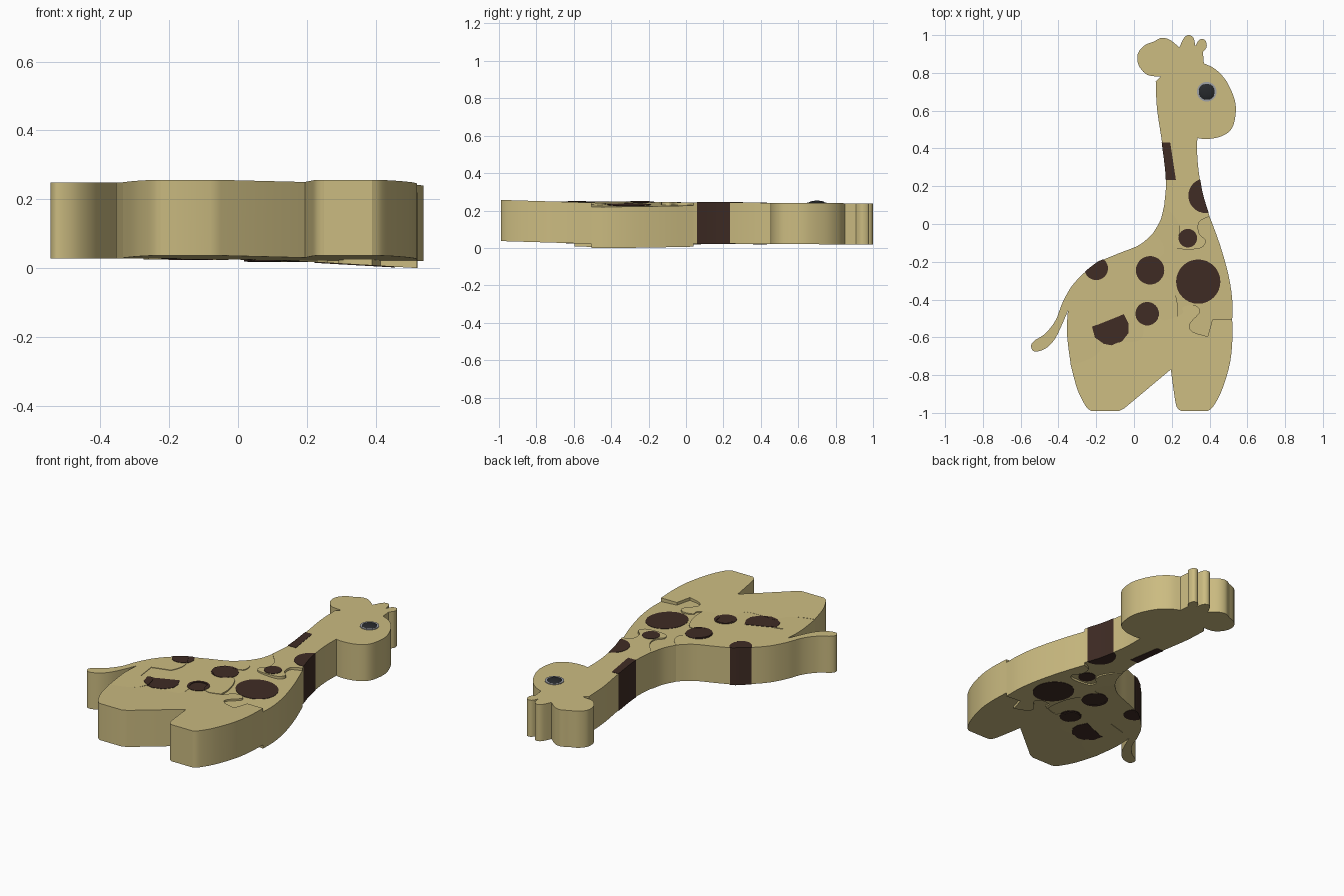
import bpy, bmesh, math

if "Cube" in bpy.data.objects:
    bpy.data.objects.remove(bpy.data.objects["Cube"])

THICK = 0.22


def material(name, rgb):
    m = bpy.data.materials.new(name)
    m.diffuse_color = (*rgb, 1)
    m.use_nodes = True
    m.node_tree.nodes["Principled BSDF"].inputs["Base Color"].default_value = m.diffuse_color
    return m


WOOD = material("pale_wood", (0.60, 0.50, 0.22))
BROWN = material("brown_stain", (0.05, 0.025, 0.018))
GREY = material("eye_grey", (0.35, 0.36, 0.38))
BLACK = material("eye_black", (0.02, 0.022, 0.025))


def smooth(points, steps=5):
    """Spline through the points; a repeated point makes a sharp corner."""
    runs = [[points[0]]]
    for p in points[1:]:
        if p == runs[-1][-1]:
            runs.append([p])
        else:
            runs[-1].append(p)
    out = [points[0]]
    for r in runs:
        for i in range(len(r) - 1):
            a, b = r[i], r[i + 1]
            if len(r) == 2:
                out.append(b)
                continue
            p, n = r[max(i - 1, 0)], r[min(i + 2, len(r) - 1)]
            for k in range(1, steps + 1):
                t = k / steps
                out.append(tuple(0.5 * (2 * b0 + (b1 - a0) * t + (2 * a0 - 5 * b0 + 4 * b1 - b2) * t * t
                                        + (3 * b0 - a0 - 3 * b1 + b2) * t ** 3)
                                 for a0, b0, b1, b2 in zip(p, a, b, n)))
    return out


def prism(name, loop, base, thick, mat):
    """Extruded outline; base(x, y) gives the height of the underside."""
    bm = bmesh.new()
    low = [bm.verts.new((x, y, base(x, y))) for x, y in loop]
    top = [bm.verts.new((x, y, base(x, y) + thick)) for x, y in loop]
    bm.faces.new(low[::-1])
    bm.faces.new(top)
    for i in range(len(loop)):
        j = (i + 1) % len(loop)
        bm.faces.new((low[i], low[j], top[j], top[i]))
    me = bpy.data.meshes.new(name)
    bm.to_mesh(me)
    bm.free()
    ob = bpy.data.objects.new(name, me)
    bpy.context.collection.objects.link(ob)
    me.materials.append(mat)
    return ob


def shade(ob):
    bpy.ops.object.select_all(action='DESELECT')
    ob.select_set(True)
    bpy.context.view_layer.objects.active = ob
    bpy.ops.object.shade_smooth_by_angle(angle=math.radians(30))


# Points where seams meet the outline (P) and each other (J)
P1, P2, P3 = (0.16, 0.10), (0.10, -0.05), (-0.19, -0.20)
P4, P5, P6 = (-0.335, -0.745), (0.52, -0.505), (0.40, 0.04)
J1, J2 = (0.23, -0.49), (-0.16, -0.62)

# Outer outline, counter-clockwise
legs_out = smooth([P4, (-0.30, -0.875), (-0.255, -0.965), (-0.225, -0.99), (-0.225, -0.99),
                   (-0.08, -0.99), (-0.08, -0.99), (-0.05, -0.975), (-0.05, -0.975),
                   (0.195, -0.77), (0.195, -0.77), (0.21, -0.88), (0.225, -0.965),
                   (0.25, -0.99), (0.25, -0.99), (0.39, -0.99), (0.39, -0.99),
                   (0.42, -0.965), (0.465, -0.88), (0.505, -0.75), (0.52, -0.63), P5])
chest_front = smooth([P5, (0.52, -0.40), (0.50, -0.27), (0.455, -0.11), P6])
head_out = smooth([P6, (0.365, 0.15), (0.345, 0.26), (0.335, 0.36), (0.335, 0.455), (0.335, 0.455),
                   (0.38, 0.45), (0.45, 0.46), (0.51, 0.495), (0.535, 0.56), (0.535, 0.65),
                   (0.49, 0.755), (0.43, 0.82), (0.37, 0.85), (0.37, 0.85),
                   (0.365, 0.91), (0.365, 0.91), (0.385, 0.94), (0.375, 0.975), (0.345, 0.975),
                   (0.325, 0.94), (0.325, 0.94), (0.315, 0.985), (0.29, 1.0), (0.265, 0.985),
                   (0.24, 0.935), (0.24, 0.935), (0.19, 0.975), (0.145, 0.985),
                   (0.105, 0.965), (0.105, 0.965), (0.055, 0.945), (0.02, 0.90), (0.025, 0.84),
                   (0.07, 0.79), (0.14, 0.78), (0.14, 0.78), (0.115, 0.755), (0.115, 0.755),
                   (0.122, 0.61), (0.15, 0.42), (0.17, 0.24), P1])
chest_rear = smooth([P1, (0.14, 0.02), P2])
back_out = smooth([P2, (0.03, -0.11), (-0.08, -0.155), P3])
rump_out = smooth([P3, (-0.26, -0.255), (-0.33, -0.33), (-0.38, -0.42), (-0.415, -0.51),
                   (-0.47, -0.58), (-0.53, -0.62), (-0.545, -0.65), (-0.525, -0.675),
                   (-0.47, -0.66), (-0.42, -0.61), (-0.38, -0.53), (-0.35, -0.46),
                   (-0.35, -0.46), (-0.355, -0.58), P4])

# Interlocking seams
head_chest = smooth([P6, (0.345, 0.01), (0.345, -0.05), (0.38, -0.09), (0.345, -0.13),
                     (0.23, -0.13), (0.205, -0.09), (0.24, -0.05), (0.23, 0.015), P1])
chest_back = smooth([P2, (0.15, -0.10), (0.155, -0.16), (0.11, -0.18), (0.05, -0.19),
                     (0.015, -0.25), (0.06, -0.31), (0.11, -0.31), (0.165, -0.28),
                     (0.205, -0.33), (0.23, -0.42), J1])
chest_legs = smooth([J1, (0.26, -0.47), (0.26, -0.44), (0.32, -0.43), (0.35, -0.465),
                     (0.295, -0.53), (0.31, -0.57), (0.39, -0.595), (0.39, -0.595),
                     (0.415, -0.505), (0.415, -0.505), P5])
back_legs = smooth([J1, (0.16, -0.51), (0.115, -0.48), (0.10, -0.43), (0.04, -0.43),
                    (0.02, -0.48), (0.05, -0.55), (0.03, -0.615), (-0.07, -0.625), J2])
rump_legs = smooth([J2, (-0.19, -0.685), (-0.26, -0.725), P4])
back_rump = smooth([P3, (-0.145, -0.29), (-0.145, -0.35), (-0.165, -0.40), (-0.165, -0.40),
                    (-0.275, -0.43), (-0.275, -0.43), (-0.26, -0.55), (-0.26, -0.55),
                    (-0.19, -0.54), J2])


def loop(*chains):
    return [p for c in chains for p in c[:-1]]


# Puzzle pieces, each lying at its own slight tilt
pieces = {
    "head": (loop(head_out, head_chest[::-1]), lambda x, y: 0.024 - 0.006 * y),
    "chest": (loop(chest_front, head_chest, chest_rear, chest_back, chest_legs),
              lambda x, y: 0.030 - 0.058 * x),
    "back": (loop(back_out, back_rump, back_legs[::-1], chest_back[::-1]), lambda x, y: 0.025),
    "rump": (loop(rump_out, rump_legs[::-1], back_rump[::-1]), lambda x, y: 0.028),
    "legs": (loop(legs_out, chest_legs[::-1], back_legs, rump_legs), lambda x, y: 0.007 - 0.03 * y),
}
obs = {}
for name, (pts, base) in pieces.items():
    obs[name] = prism(name + "_piece", pts, base, THICK, WOOD)
    shade(obs[name])


def circle(x, y, r, n=32):
    return [(x + r * math.cos(math.tau * i / n), y + r * math.sin(math.tau * i / n)) for i in range(n)]


# Brown spots running through the thickness, clipped to the pieces they lie on
spots = [
    ("neck_rear", [(0.19, 0.43), (0.08, 0.43), (0.08, 0.235), (0.22, 0.235)], ["head"]),
    ("neck_front", circle(0.38, 0.15, 0.09), ["head"]),
    ("neck_small", circle(0.285, -0.075, 0.047), ["head"]),
    ("shoulder", circle(0.34, -0.305, 0.115), ["chest"]),
    ("middle", circle(0.085, -0.245, 0.073), ["chest", "back"]),
    ("belly", circle(0.07, -0.475, 0.06), ["back", "legs"]),
    ("spine", circle(-0.20, -0.235, 0.06), ["back", "rump"]),
    ("haunch", [(-0.22, -0.545), (-0.205, -0.60), (-0.16, -0.632), (-0.12, -0.64), (-0.065, -0.62),
                (-0.03, -0.575), (-0.03, -0.53), (-0.055, -0.48)], ["back", "legs", "rump"]),
]
for name, pts, on in spots:
    for piece in on:
        ob = prism(f"{name}_spot_{piece}", pts, lambda x, y: -0.1, 0.5, BROWN)
        cut = ob.modifiers.new("clip", 'BOOLEAN')
        cut.operation, cut.solver, cut.object = 'INTERSECT', 'EXACT', obs[piece]
        cut.material_mode = 'INDEX'
        lift = ob.modifiers.new("lift", 'DISPLACE')
        lift.strength, lift.mid_level = 0.003, 0

# Eye on the upper face: grey ring with a low black dome
prism("eye_ring", circle(0.385, 0.70, 0.052), lambda x, y: 0.22, 0.024, GREY)
bpy.ops.mesh.primitive_uv_sphere_add(segments=32, ring_count=16, radius=1, location=(0.385, 0.70, 0.238))
eye = bpy.context.object
eye.name = "eye_dome"
eye.scale = (0.046, 0.046, 0.015)
eye.data.materials.append(BLACK)
shade(eye)
